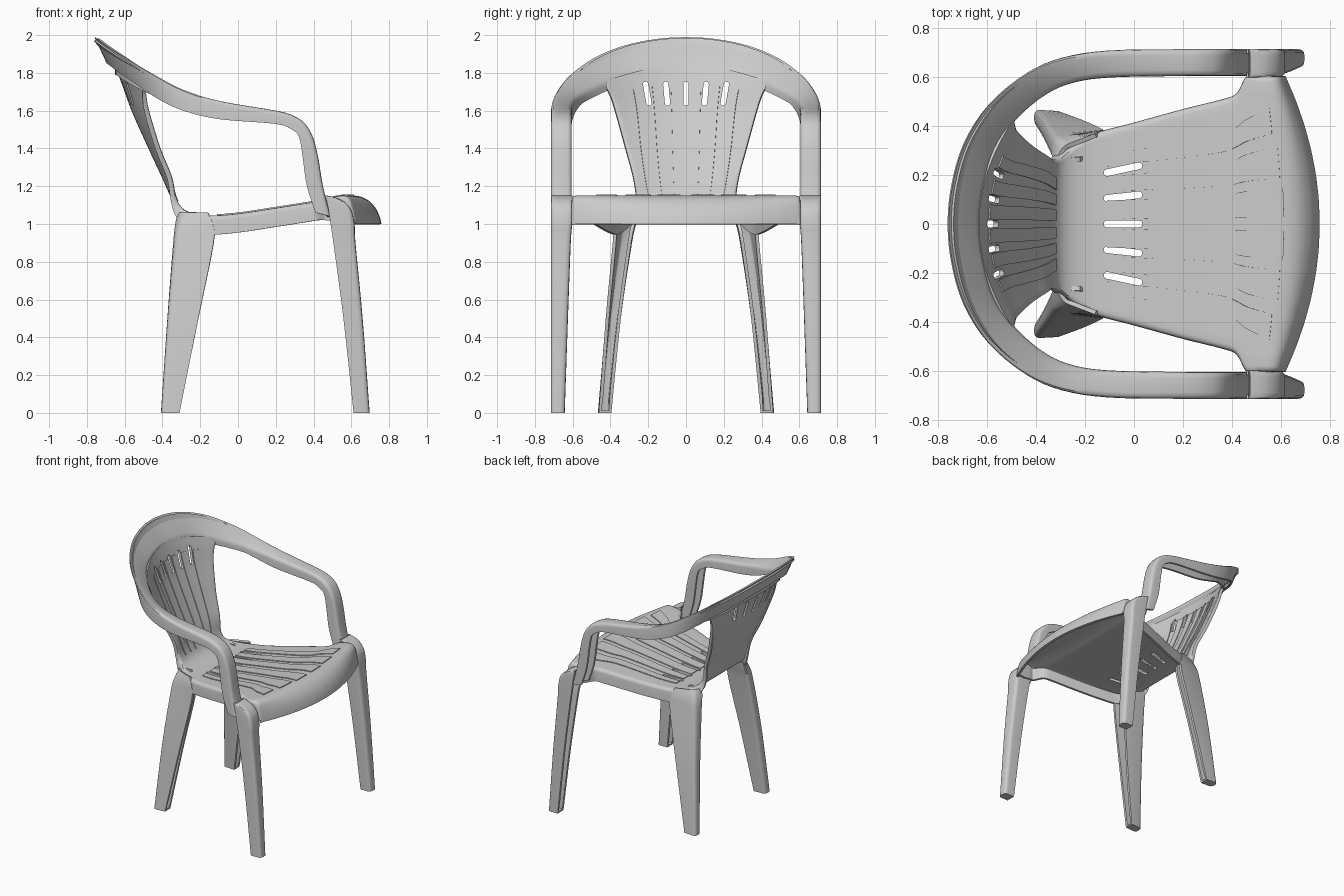
import bpy, math
from mathutils import Vector as V

if "Cube" in bpy.data.objects:
    bpy.data.objects.remove(bpy.data.objects["Cube"])


def catmull(rows, t):
    i = min(int(t), len(rows) - 2)
    f = t - i
    a, b, c, d = (rows[max(0, min(len(rows) - 1, i + k))] for k in (-1, 0, 1, 2))
    return [0.5 * (2*q + (r - p)*f + (2*p - 5*q + 4*r - s)*f*f + (3*q - p - 3*r + s)*f**3)
            for p, q, r, s in zip(a, b, c, d)]


def dense(rows, n=4):
    return [catmull(rows, k / n) for k in range((len(rows) - 1) * n + 1)]


def rounded(pts, r=0.025):
    # round every inner corner of an open section
    out = [pts[0]]
    for a, b, c in zip(pts, pts[1:], pts[2:]):
        p = b + (a - b) * min(0.45, r / max((a - b).length, 1e-6))
        q = b + (c - b) * min(0.45, r / max((c - b).length, 1e-6))
        for k in range(4):
            f = k / 3
            out.append(p*(1 - f)**2 + b*2*f*(1 - f) + q*f*f)
    return out + [pts[-1]]


def activate(o):
    bpy.ops.object.select_all(action='DESELECT')
    o.select_set(True)
    bpy.context.view_layer.objects.active = o


def apply_mod(o, kind, **props):
    activate(o)
    m = o.modifiers.new(kind.title(), kind)
    for k, v in props.items():
        setattr(m, k, v)
    bpy.ops.object.modifier_apply(modifier=m.name)


def mesh_object(name, verts, faces):
    me = bpy.data.meshes.new(name)
    me.from_pydata([tuple(v) for v in verts], [], faces)
    o = bpy.data.objects.new(name, me)
    bpy.context.collection.objects.link(o)
    return o


def smooth(o):
    activate(o)
    bpy.ops.object.shade_smooth_by_angle(angle=math.radians(40))


def loft(name, sections, thick=0.018, cap=False, mirror=False):
    n = len(sections[0])
    faces = [(i*n + j, (i+1)*n + j, (i+1)*n + j + 1, i*n + j + 1)
             for i in range(len(sections) - 1) for j in range(n - 1)]
    if cap:
        faces.append(tuple(range(n)))
    o = mesh_object(name, [p for s in sections for p in s], faces)
    apply_mod(o, 'SOLIDIFY', thickness=thick, offset=-1)
    if mirror:
        apply_mod(o, 'MIRROR', use_axis=(False, True, False))
    smooth(o)
    return o


# Seat and back shell: x, z, half width, edge shift x/z, skirt x/z
SHELL = [
    (-.635, 1.84, .44, .15, -.09, -.02, -.01), (-.60, 1.75, .405, .12, -.06, -.025, -.01),
    (-.545, 1.6, .375, .08, 0, -.03, -.01), (-.455, 1.4, .32, .05, 0, -.03, -.01),
    (-.385, 1.25, .28, .04, 0, -.03, -.01), (-.335, 1.14, .265, .01, 0, -.03, -.02),
    (-.295, 1.085, .28, 0, 0, -.03, -.05), (-.235, 1.055, .33, 0, 0, -.01, -.08),
    (-.15, 1.045, .375, 0, 0, 0, -.1), (0, 1.055, .415, 0, 0, 0, -.1),
    (.2, 1.085, .47, 0, 0, 0, -.1), (.36, 1.11, .51, 0, 0, 0, -.1),
    (.42, 1.12, .535, 0, 0, 0, -.1), (.46, 1.13, .605, 0, 0, 0, -.11),
    (.54, 1.145, .605, -.03, 0, 0, -.13), (.62, 1.15, .605, -.06, 0, 0, -.14),
    (.68, 1.132, .605, -.09, 0, 0, -.12), (.725, 1.09, .605, -.12, 0, 0, -.08),
    (.75, 1.04, .605, -.135, 0, 0, -.035), (.76, 1.0, .605, -.14, 0, 0, -.004)]


def surf(t, y=None, v=0):
    x, z, hw, dx, dz, sx, sz = catmull(SHELL, t)
    if y is not None:
        v = y / hw
    return V((x + dx*v*v, v*hw, z + dz*v*v))


sections = []
for k in range((len(SHELL) - 1) * 4 + 1):
    t = k / 4
    skirt = V((catmull(SHELL, t)[5], 0, catmull(SHELL, t)[6]))
    pts = [surf(t, v=j / 6) for j in range(-6, 7)]
    sections.append(rounded([pts[0] + skirt] + pts + [pts[-1] + skirt]))
seat = loft("seat_and_back", sections)

# Slots through seat and back
verts, faces = [], []


def slot(a, b, axis, r, depth):
    d = (b - a).normalized()
    s = axis.cross(d)
    ring = []
    for c, off in ((b, -90), (a, 90)):
        for k in range(7):
            ang = math.radians(off + 30 * k)
            ring.append(c + d*math.cos(ang)*r + s*math.sin(ang)*r)
    base, n = len(verts), len(ring)
    verts.extend([p - axis*depth for p in ring] + [p + axis*depth for p in ring])
    faces.append(tuple(base + k for k in reversed(range(n))))
    faces.append(tuple(base + n + k for k in range(n)))
    faces.extend((base + k, base + (k+1) % n, base + n + (k+1) % n, base + n + k) for k in range(n))


for k in range(-2, 3):
    slot(V((-.11, .105*k, 1.05)), V((.02, .119*k, 1.06)), V((0, 0, 1)), .014, .08)
    slot(V((-.57, .098*k, 1.64)), V((-.57, .107*k, 1.74)), V((1, 0, 0)), .014, .16)
cutter = mesh_object("slot_cutter", verts, faces)
cutter.hide_render = True
apply_mod(seat, 'BOOLEAN', object=cutter, operation='DIFFERENCE', solver='EXACT')
bpy.data.objects.remove(cutter)
smooth(seat)


# Raised ribs that follow the shell
def rib(name, t0, t1, start, end, lift=.006):
    for side in (1, -1):
        rows = []
        for i in range(25):
            f = i / 24
            t = t0 + (t1 - t0)*f
            y0, y1 = (side*(start[k] + (end[k] - start[k])*f) for k in (0, 1))
            row = []
            for j in range(4):
                y = min(y0, y1) + abs(y1 - y0)*j/3
                p = surf(t, y)
                n = (surf(t + .02, y) - surf(t - .02, y)).cross(
                    surf(t, y + .01) - surf(t, y - .01)).normalized()
                row.append(p + n*lift)
            rows.append(row)
        loft(name, rows, thick=.015)


for s, e, t1 in (((.02, .095), (.03, .15), 14.9), ((.13, .19), (.19, .32), 14.75),
                 ((.235, .28), (.37, .475), 14.5)):
    rib("seat_rib", 8.3, t1, s, e)
for s, e in (((.02, .08), (.012, .06)), ((.122, .18), (.078, .122)), ((.232, .28), (.14, .19))):
    rib("back_rib", 1.1, 5.3, s, e)

# Arm and top rim: outer x/y/z, inner x/y/z, skirt x/z, from post to back centre
RIM = [
    (.49, .715, 1.04, .49, .605, 1.04, -.08, .02), (.45, .715, 1.2, .45, .605, 1.2, -.085, 0),
    (.425, .715, 1.35, .425, .605, 1.35, -.082, 0), (.40, .715, 1.45, .40, .605, 1.45, -.07, -.015),
    (.36, .715, 1.525, .36, .605, 1.525, -.045, -.05), (.30, .715, 1.57, .30, .605, 1.57, -.015, -.07),
    (.2, .715, 1.6, .2, .605, 1.6, 0, -.07), (-.1, .71, 1.655, -.08, .6, 1.635, 0, -.1),
    (-.3, .68, 1.72, -.24, .58, 1.665, .01, -.12), (-.45, .615, 1.80, -.36, .53, 1.70, .03, -.14),
    (-.6, .49, 1.89, -.48, .43, 1.75, .06, -.15), (-.70, .33, 1.955, -.57, .31, 1.80, .065, -.15),
    (-.75, .16, 1.99, -.615, .155, 1.832, .07, -.15), (-.765, 0, 2.0, -.632, 0, 1.84, .07, -.15)]
full = RIM + [(a, -b, c, d, -e, f, g, h) for a, b, c, d, e, f, g, h in RIM[-2::-1]]
sections = []
for ax, ay, az, bx, by, bz, dx, dz in dense(full):
    A, B = V((ax, ay, az)), V((bx, by, bz))
    pull = -.4 * max(dx, 0) * ay
    low = dz if ax > .2 else min(-.05, az + dz - bz)
    sections.append(rounded([A + V((dx, pull, dz)), A, B, B + V((min(dx, 0), 0, low))]))
loft("arm_and_rim", sections)

# Front legs: z, front x, rear x, inner y
FRONT = [(0, .697, .612, .642), (.5, .66, .558, .625), (.9, .622, .505, .61), (1.0, .617, .49, .602),
         (1.08, .597, .478, .6), (1.13, .545, .468, .6), (1.15, .475, .46, .6)]
sections = [rounded([V((b, .715, z)), V((f, .715, z)), V((f, y, z)), V((b, y, z))])
            for z, f, b, y in dense(FRONT)]
loft("front_leg", sections, cap=True, mirror=True)

# Rear legs: z, then x/y of inner front, inner back, outer back, outer front
REAR = [(0, -.31, .395, -.408, .40, -.408, .468, -.31, .462),
        (.5, -.225, .345, -.375, .345, -.372, .42, -.21, .425),
        (.9, -.16, .29, -.347, .285, -.335, .365, -.13, .388),
        (1.0, -.18, .27, -.338, .262, -.315, .345, -.135, .383),
        (1.06, -.22, .255, -.328, .25, -.29, .32, -.16, .37)]
sections = [rounded([V((r[k], r[k + 1], r[0])) for k in (1, 3, 5, 7)]) for r in dense(REAR)]
loft("rear_leg", sections, cap=True, mirror=True)
